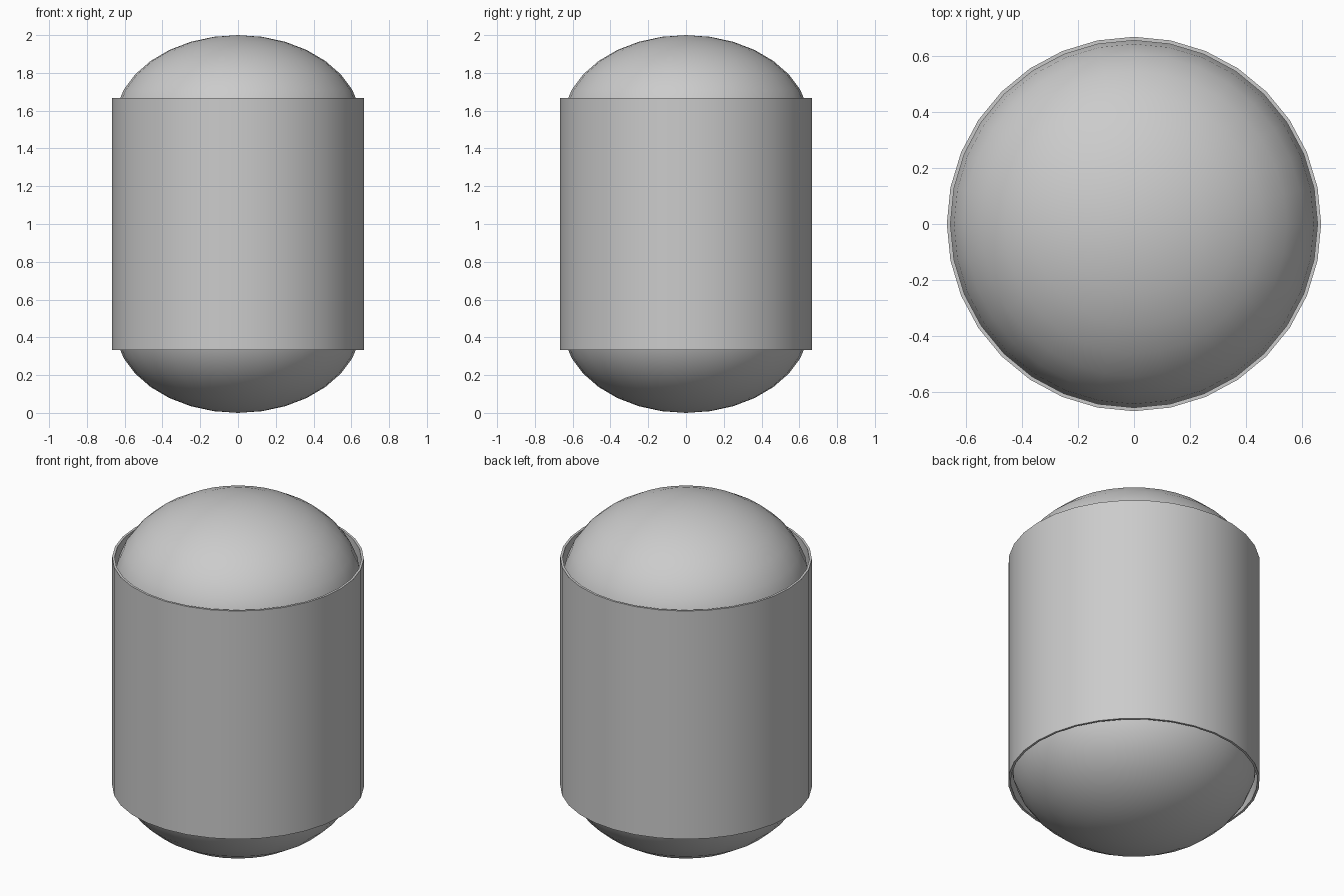
import bpy, bmesh, math

if "Cube" in bpy.data.objects:
    bpy.data.objects.remove(bpy.data.objects["Cube"])

SIDES = 32
R_OUT, R_IN = 0.667, 0.654      # shell wall
Z0, Z1 = 0.333, 1.667           # shell bottom and top
DOME_H = 0.467                  # height of each elliptical end cap


def lathe(name, profile, closed=False):
    """Revolve (radius, z) points around z; radius 0 makes a pole."""
    bm = bmesh.new()
    rings = []
    for r, z in profile:
        if r < 1e-6:
            rings.append([bm.verts.new((0, 0, z))] * SIDES)
        else:
            rings.append([bm.verts.new((r * math.cos(2 * math.pi * i / SIDES),
                                        r * math.sin(2 * math.pi * i / SIDES), z))
                          for i in range(SIDES)])
    pairs = list(zip(rings, rings[1:]))
    if closed:
        pairs.append((rings[-1], rings[0]))
    for a, b in pairs:
        for i in range(SIDES):
            j = (i + 1) % SIDES
            bm.faces.new(dict.fromkeys((a[i], a[j], b[j], b[i])))
    bmesh.ops.recalc_face_normals(bm, faces=bm.faces)
    mesh = bpy.data.meshes.new(name)
    bm.to_mesh(mesh)
    bm.free()
    ob = bpy.data.objects.new(name, mesh)
    bpy.context.collection.objects.link(ob)
    bpy.ops.object.select_all(action='DESELECT')
    ob.select_set(True)
    bpy.context.view_layer.objects.active = ob
    bpy.ops.object.shade_smooth_by_angle(angle=math.radians(30))
    return ob


# Thin-walled open cylinder
lathe("tank_shell", [(R_OUT, Z0), (R_OUT, Z1), (R_IN, Z1), (R_IN, Z0)], closed=True)

# Elliptical end caps seated inside the shell, closed by a hidden flat disc
for name, base, sign in (("top_dome", 2 - DOME_H, 1), ("bottom_dome", DOME_H, -1)):
    arc = [(R_IN * math.cos(a), base + sign * DOME_H * math.sin(a))
           for a in (math.pi / 2 * k / 8 for k in range(9))]
    lathe(name, [(0, base)] + arc)
